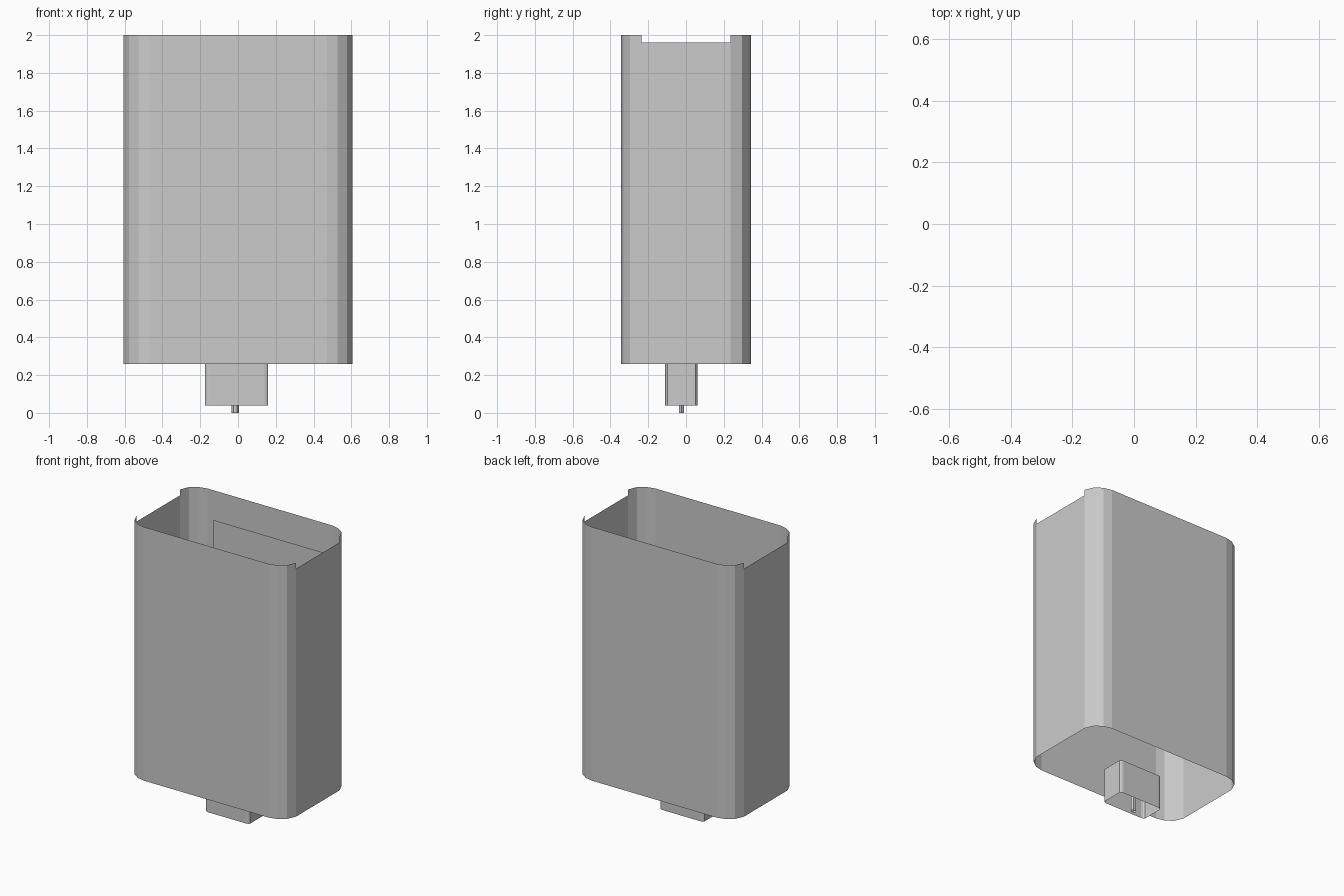
import bpy, math

if "Cube" in bpy.data.objects:
    bpy.data.objects.remove(bpy.data.objects["Cube"])


def mesh_object(name, verts, faces):
    mesh = bpy.data.meshes.new(name)
    mesh.from_pydata(verts, [], faces)
    obj = bpy.data.objects.new(name, mesh)
    bpy.context.collection.objects.link(obj)
    return obj


def rounded_outline(corner):
    """Mirror one +x +y corner profile into a closed counter-clockwise loop."""
    back = [(-x, y) for x, y in reversed(corner)]
    return corner + back + [(-x, -y) for x, y in corner + back]


def open_wall(name, outline, z0, top_of, centre=(0, 0)):
    """Upright single-surface wall; top_of(a, b) gives each panel's top height."""
    verts, faces = [], []
    for i, a in enumerate(outline):
        b = outline[(i + 1) % len(outline)]
        k, top = len(verts), top_of(a, b)
        for (x, y), z in ((a, z0), (b, z0), (b, top), (a, top)):
            verts.append((x + centre[0], y + centre[1], z))
        faces.append((k, k + 1, k + 2, k + 3))
    obj = mesh_object(name, verts, faces)
    # weld the panels along their shared edges
    weld = obj.modifiers.new("weld", 'WELD')
    weld.merge_threshold = 0.0005
    return obj


# Open outer shell, with the two flat side panels cut lower at the rim
shell = rounded_outline([(0.605, 0.236), (0.578, 0.297), (0.528, 0.332), (0.472, 0.345)])
open_wall("outer_shell", shell, 0.26,
          lambda a, b: 1.96 if abs(a[0] - b[0]) < 1e-6 else 2.0)

# Flat sheet standing just inside the back wall
mesh_object("inner_back_panel",
            [(x, 0.32, z) for x, z in ((-0.41, 0.44), (0.42, 0.44), (0.42, 1.81), (-0.41, 1.81))],
            [(0, 1, 2, 3)])

# Small open sleeve under the shell
sleeve = rounded_outline([(0.167, 0.074), (0.157, 0.082), (0.145, 0.085)])
open_wall("lower_sleeve", sleeve, 0.04, lambda a, b: 0.275, (-0.007, -0.025))

# Thin six-sided pin through the sleeve
pin = [(0.02 * math.cos(i * math.pi / 3), 0.015 * math.sin(i * math.pi / 3)) for i in range(6)]
open_wall("centre_pin", pin, 0.0, lambda a, b: 0.30, (-0.015, -0.023))
